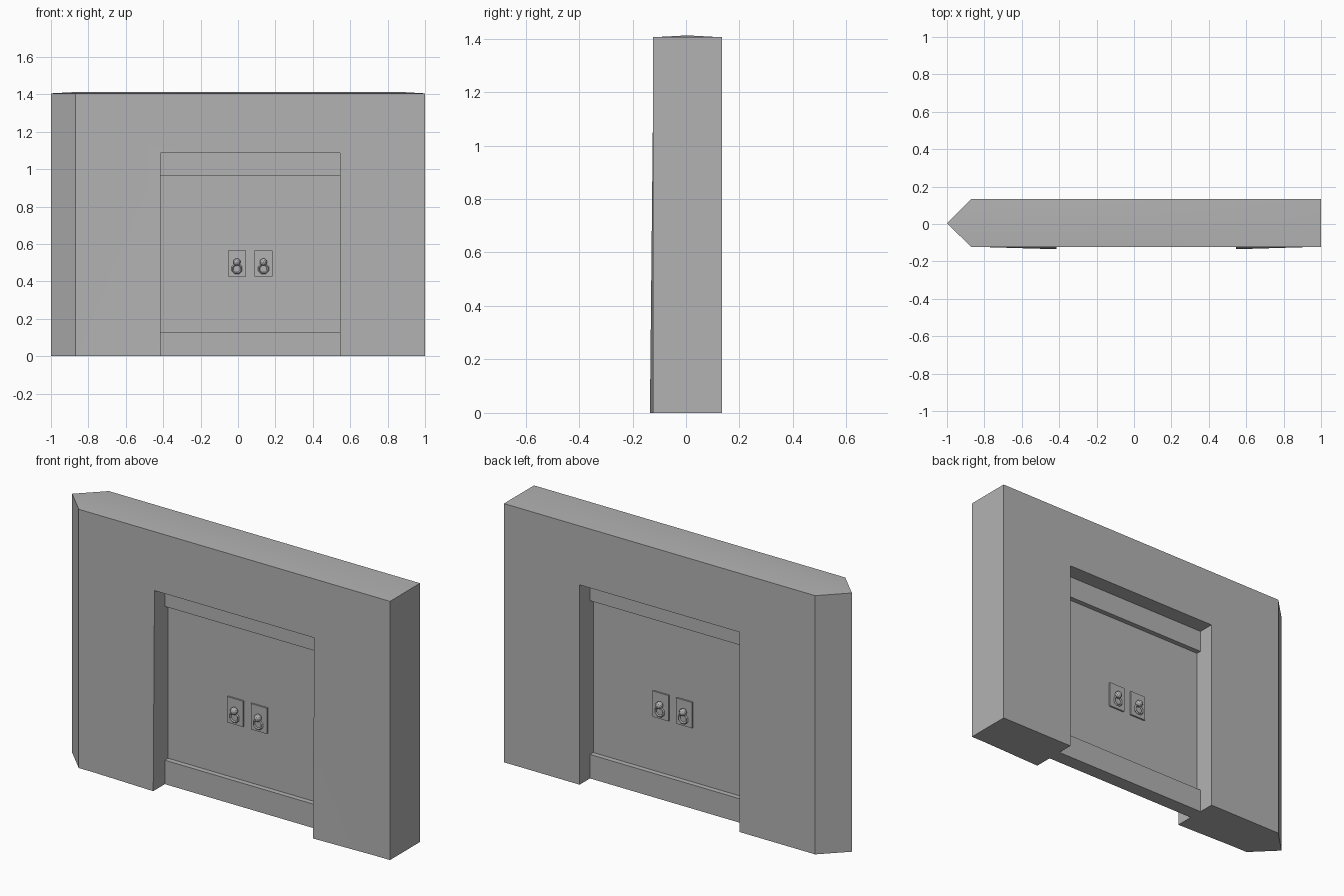
import bpy, bmesh, math
from mathutils import Matrix

if "Cube" in bpy.data.objects:
    bpy.data.objects.remove(bpy.data.objects["Cube"])

stone = bpy.data.materials.new("grey")
stone.diffuse_color = (0.45, 0.45, 0.45, 1)
stone.use_nodes = True
stone.node_tree.nodes["Principled BSDF"].inputs["Base Color"].default_value = stone.diffuse_color

X0, X1, ZD = -0.415, 0.545, 1.085      # doorway limits
MID, YC = (X0 + X1) / 2, 0.005
FRONT, BACK, TOP = -0.124, 0.134, 1.405


def finish(bm, name):
    bmesh.ops.recalc_face_normals(bm, faces=bm.faces)
    me = bpy.data.meshes.new(name)
    bm.to_mesh(me)
    bm.free()
    me.materials.append(stone)
    ob = bpy.data.objects.new(name, me)
    bpy.context.collection.objects.link(ob)
    return ob


def box(name, x0, x1, y0, y1, z0, z1):
    bm = bmesh.new()
    m = Matrix.Translation(((x0 + x1) / 2, (y0 + y1) / 2, (z0 + z1) / 2))
    bmesh.ops.create_cube(bm, size=1, matrix=m @ Matrix.Diagonal((x1 - x0, y1 - y0, z1 - z0, 1)))
    return finish(bm, name)


# Wall: front and back outlines around the doorway, joined by a pointed left end
bm = bmesh.new()
outline = {"A": (-0.87, 0), "B": (-0.78, 0), "C": (X0, 0), "D": (X0, ZD), "E": (X1, ZD),
           "F": (X1, 0), "G": (0.91, 0), "H": (1, 0), "I": (1, TOP), "J": (-0.87, TOP)}
f = {k: bm.verts.new((x, -0.135 if k in "CF" else FRONT, z)) for k, (x, z) in outline.items()}
b = {k: bm.verts.new((x, BACK, z)) for k, (x, z) in outline.items()}
for side in (f, b):
    for face in ("ABDJ", "BCD", "JDEI", "FGE", "EGHI"):
        bm.faces.new([side[k] for k in face])
for p, q in ("BC", "CD", "DE", "EF", "FG", "GH", "HI"):
    bm.faces.new((f[p], f[q], b[q], b[p]))
tip0, tip1 = bm.verts.new((-1, YC, 0)), bm.verts.new((-1, YC, TOP))
bm.faces.new((f["A"], f["B"], b["B"], b["A"], tip0))
for side in (f, b):
    bm.faces.new((side["A"], side["J"], tip1, tip0))
# slightly crowned top
r0, r1 = bm.verts.new((-0.87, YC, 1.412)), bm.verts.new((0.88, YC, 1.412))
for side in (f, b):
    bm.faces.new((side["J"], side["I"], r1, r0))
    bm.faces.new((side["J"], r0, tip1))
bm.faces.new((f["I"], b["I"], r1))
wall = finish(bm, "wall")
wall.select_set(True)
bpy.context.view_layer.objects.active = wall
bpy.ops.object.shade_smooth_by_angle(angle=math.radians(25))
wall.select_set(False)

# Door panel with upper and lower rails in halves
box("door_panel", X0, X1, YC - 0.012, YC + 0.012, 0.01, ZD)
for z0, z1, label in ((0, 0.13, "lower"), (0.965, ZD, "upper")):
    for x0, x1, half in ((X0, MID, "left"), (MID, X1, "right")):
        box(f"{label}_rail_{half}", x0, x1, YC - 0.04, YC + 0.04, z0, z1)

# Knockers on both faces: backing plate, ball and hanging ring
for s in (-1, 1):
    face = YC + s * 0.012
    for x in (MID - 0.071, MID + 0.071):
        y0, y1 = sorted((face, face + s * 0.009))
        box("knocker_plate", x - 0.048, x + 0.048, y0, y1, 0.425, 0.565)
        bm = bmesh.new()
        bmesh.ops.create_icosphere(bm, subdivisions=2, radius=0.02,
                                   matrix=Matrix.Translation((x, face + s * 0.018, 0.503)))
        finish(bm, "knocker_ball")
        bm = bmesh.new()
        rings = []
        for i in range(8):
            a = math.tau * (i + 0.5) / 8
            rings.append([bm.verts.new((x + math.cos(a) * r, face + s * d, 0.467 + math.sin(a) * r))
                          for r, d in ((0.031, 0.015), (0.025, 0.021), (0.019, 0.015), (0.025, 0.009))])
        for i in range(8):
            p, q = rings[i], rings[(i + 1) % 8]
            for j in range(4):
                k = (j + 1) % 4
                bm.faces.new((p[j], q[j], q[k], p[k]))
        finish(bm, "knocker_ring")
